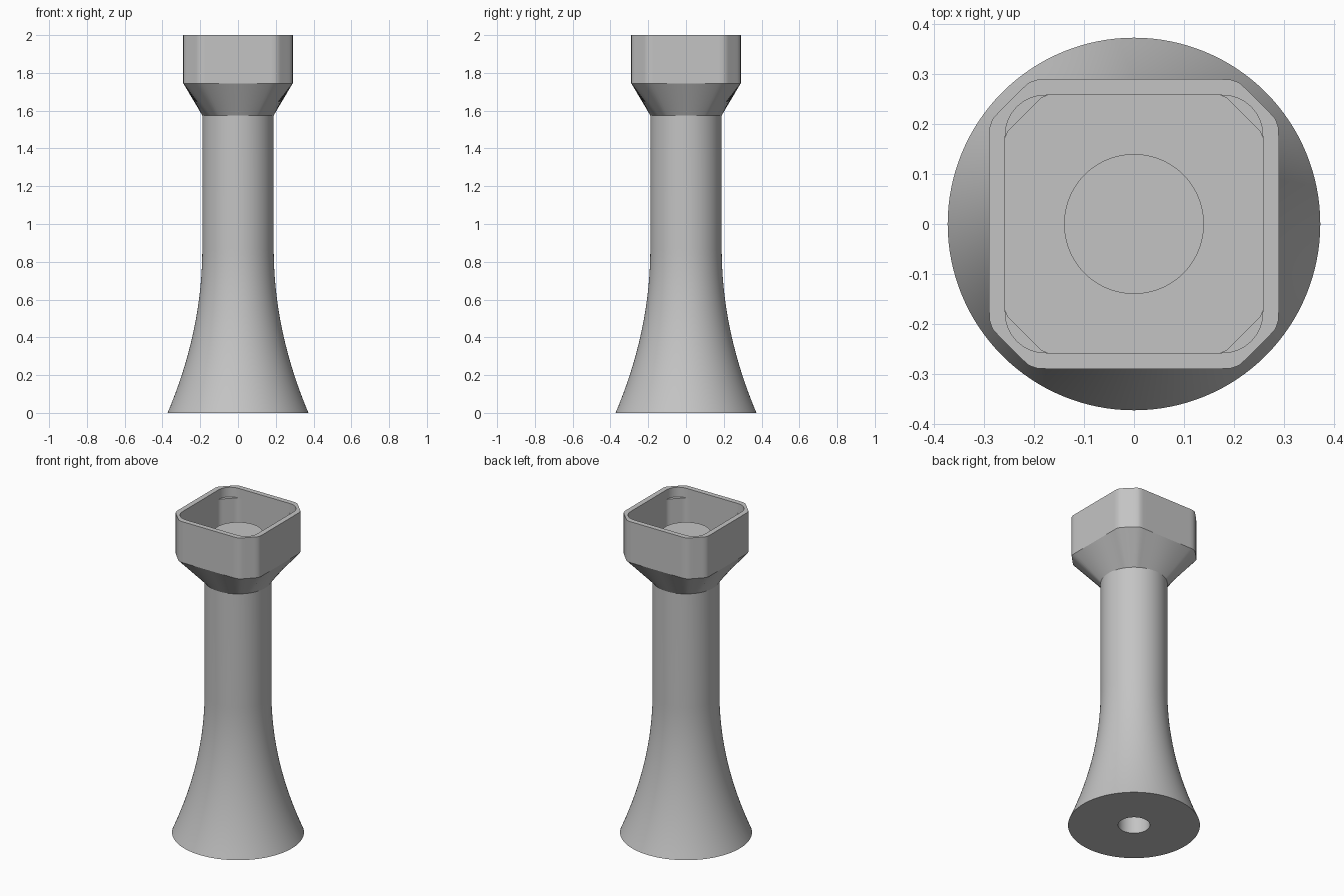
import bpy, bmesh, math

cube = bpy.data.objects.get("Cube")
if cube:
    bpy.data.objects.remove(cube, do_unlink=True)

SEGS = 128

grey = bpy.data.materials.new("plain_grey")
grey.use_nodes = True
colour = (0.55, 0.55, 0.55, 1)
grey.diffuse_color = colour
grey.node_tree.nodes["Principled BSDF"].inputs["Base Color"].default_value = colour


# Cross-sections: each returns the radius at an angle
def circle(r):
    return lambda a: r


def chamfered_square(side, diagonal, sharpness):
    def radius(a):
        total = 0
        for k in range(8):
            d = diagonal if k % 2 else side
            total += max(0, math.cos(a - k * math.pi / 4) / d) ** sharpness
        return total ** (-1 / sharpness)
    return radius


def rounded_square(side, corner):
    def radius(a):
        t = a % (math.pi / 2)
        t = min(t, math.pi / 2 - t)
        flat = side / math.cos(t)
        c = side - corner
        if flat * math.sin(t) <= c:
            return flat
        along = c * (math.cos(t) + math.sin(t))
        return along + math.sqrt(along * along - 2 * c * c + corner * corner)
    return radius


def loft(name, rings):
    """Skin a stack of (height, section) rings and cap both ends."""
    bm = bmesh.new()
    loops = []
    for z, section in rings:
        loop = []
        for i in range(SEGS):
            a = 2 * math.pi * i / SEGS
            r = section(a)
            loop.append(bm.verts.new((r * math.cos(a), r * math.sin(a), z)))
        loops.append(loop)
    for low, high in zip(loops, loops[1:]):
        for i in range(SEGS):
            j = (i + 1) % SEGS
            bm.faces.new((low[i], low[j], high[j], high[i]))
    bm.faces.new(list(reversed(loops[0])))
    bm.faces.new(loops[-1])
    bmesh.ops.recalc_face_normals(bm, faces=bm.faces)
    mesh = bpy.data.meshes.new(name)
    bm.to_mesh(mesh)
    bm.free()
    mesh.materials.append(grey)
    obj = bpy.data.objects.new(name, mesh)
    bpy.context.collection.objects.link(obj)
    bpy.ops.object.select_all(action="DESELECT")
    obj.select_set(True)
    bpy.context.view_layer.objects.active = obj
    bpy.ops.object.shade_smooth_by_angle(angle=math.radians(25))
    return obj


# Stem: blind bore from below, flared foot, straight column
FLARE_TOP, STEM_R, FOOT_R, NECK = 0.87, 0.189, 0.373, 1.575
stem = [(1.5, circle(0.09)), (0, circle(0.09))]
for i in range(25):
    t = i / 24
    stem.append((FLARE_TOP * t, circle(STEM_R + (FOOT_R - STEM_R) * (1 - t) ** 2)))
stem.append((NECK, circle(STEM_R)))
loft("flared_stem", stem)

# Cup: round-to-square neck, outer wall, rim, stepped cavity, raised boss
outer = chamfered_square(0.29, 0.35, 70)
cavity = chamfered_square(0.258, 0.31, 400)
mouth = rounded_square(0.258, 0.08)
loft("square_cup", [
    (NECK, circle(STEM_R)),
    (1.745, outer),
    (2, outer),
    (2, mouth),
    (1.94, mouth),
    (1.94, cavity),
    (1.75, cavity),
    (1.75, circle(0.14)),
    (1.87, circle(0.14)),
])
